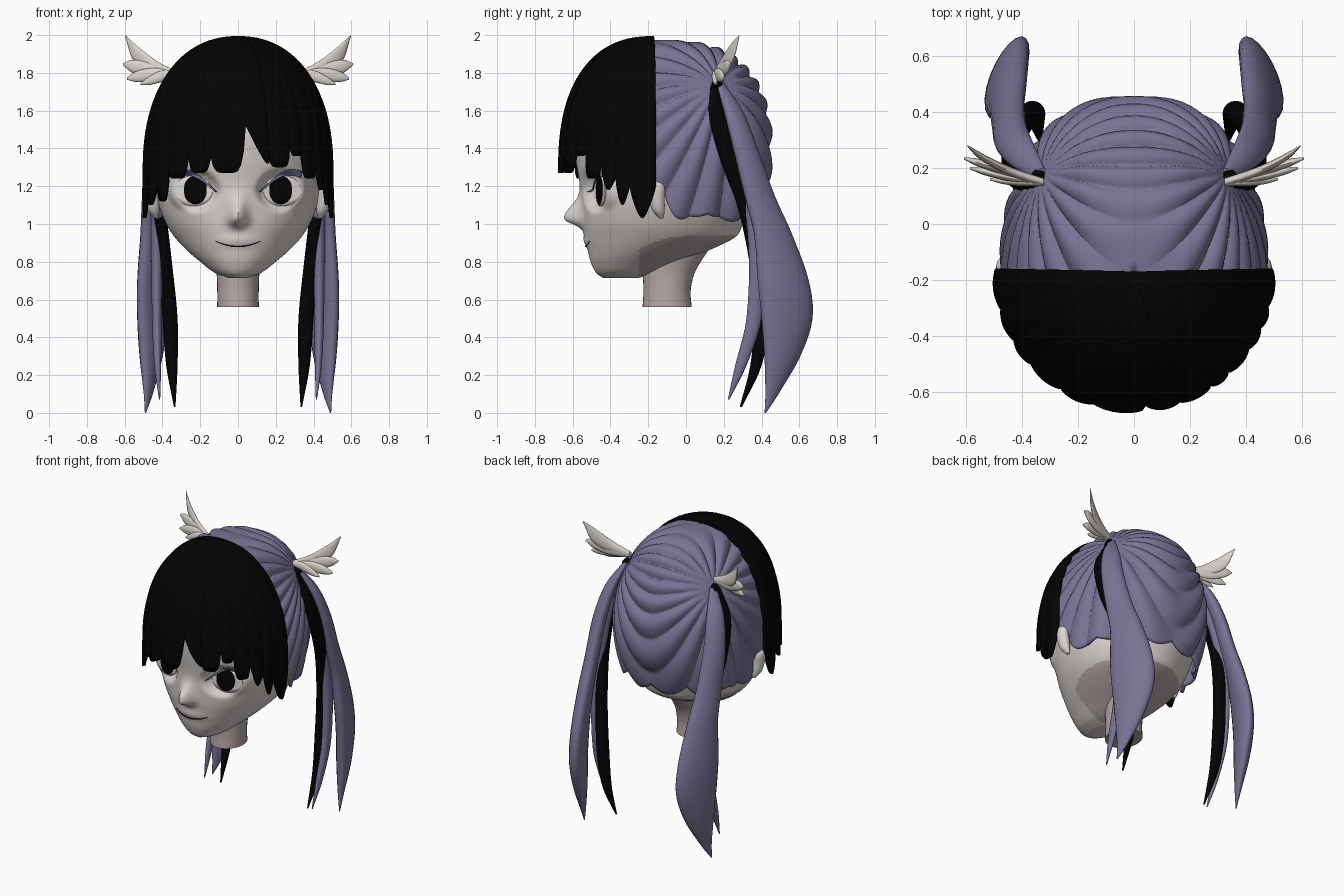
import bpy, bmesh, math
from mathutils import Vector

if "Cube" in bpy.data.objects:
    bpy.data.objects.remove(bpy.data.objects["Cube"])


def material(name, r, g, b):
    m = bpy.data.materials.new(name)
    m.diffuse_color = (r, g, b, 1)
    m.use_nodes = True
    m.node_tree.nodes["Principled BSDF"].inputs["Base Color"].default_value = m.diffuse_color
    return m


SKIN = material("skin", .70, .655, .625)
NECK = material("neck_skin", .47, .40, .385)
PURPLE = material("purple_hair", .19, .172, .30)
BLACK = material("black_hair", .001, .001, .001)
FEATHER = material("feather_white", .70, .655, .61)
EYE = material("eye_white", .72, .68, .65)


def surface(name, rows, mat, closed=False, mirror=False, thick=0):
    """Skin rows of points; closed rows are capped, open sheets get thickness."""
    n = len(rows[0])
    bm = bmesh.new()
    vs = [[bm.verts.new(p) for p in row] for row in rows]
    for a, b in zip(vs, vs[1:]):
        for j in range(n if closed else n - 1):
            k = (j + 1) % n
            bm.faces.new((a[j], a[k], b[k], b[j]))
    if closed:
        bm.faces.new(vs[0][::-1])
        bm.faces.new(vs[-1])
    bmesh.ops.remove_doubles(bm, verts=bm.verts[:], dist=1e-5)
    bmesh.ops.recalc_face_normals(bm, faces=bm.faces[:])
    for f in bm.faces:
        f.smooth = True
    me = bpy.data.meshes.new(name)
    bm.to_mesh(me)
    bm.free()
    if closed:
        me.set_sharp_from_angle(angle=math.radians(50))
    me.materials.append(mat)
    ob = bpy.data.objects.new(name, me)
    bpy.context.collection.objects.link(ob)
    if thick:
        s = ob.modifiers.new("thickness", 'SOLIDIFY')
        s.thickness, s.offset = thick, 0
    if mirror:
        ob.modifiers.new("mirror", 'MIRROR')
    return ob


def at(keys, z):
    """Smoothly interpolate sections (cx, cy, z, rx, ry) at height z."""
    i = 0
    while i < len(keys) - 2 and z > keys[i + 1][2]:
        i += 1
    h = keys[i + 1][2] - keys[i][2]
    t = (z - keys[i][2]) / h

    def slope(j, c):
        a, b = keys[max(j - 1, 0)], keys[min(j + 1, len(keys) - 1)]
        return (b[c] - a[c]) / (b[2] - a[2]) * h
    return [(2*t**3 - 3*t*t + 1) * keys[i][c] + (t**3 - 2*t*t + t) * slope(i, c)
            + (3*t*t - 2*t**3) * keys[i + 1][c] + (t**3 - t*t) * slope(i + 1, c) for c in range(5)]


def loft(name, keys, mat, sides=20, steps=5, mirror=False, fn=lambda p: p):
    keys = sorted(keys, key=lambda k: k[2])
    zs = [a[2] + (b[2] - a[2]) * s / steps for a, b in zip(keys, keys[1:]) for s in range(steps)]
    rows = []
    for z in zs + [keys[-1][2]]:
        cx, cy, _, rx, ry = at(keys, z)
        rx, ry = max(rx, .002), max(ry, .002)
        rows.append([fn(Vector((cx + rx * math.cos(a), cy + ry * math.sin(a), z)))
                     for a in (2 * math.pi * j / sides for j in range(sides))])
    return surface(name, rows, mat, True, mirror)


# Head: half width, front y and back y at each height
HEAD = [(0, (f + b) / 2, z, w, (b - f) / 2) for z, w, f, b in [
    (.715, .05, -.44, -.25), (.74, .12, -.475, -.16), (.80, .20, -.505, -.02),
    (.86, .27, -.52, .12), (.93, .335, -.535, .26), (1.0, .38, -.545, .30),
    (1.1, .42, -.55, .33), (1.2, .437, -.56, .37), (1.35, .445, -.585, .40),
    (1.5, .43, -.59, .39), (1.7, .36, -.53, .32), (1.85, .24, -.41, .16), (1.93, .1, -.25, 0)]]


def face_form(p):
    """Nose, lips and flat recessed eye sockets."""
    if p.y < -.2:
        dz = p.z - 1.03
        nose = .1 * math.exp(-(p.x / .045)**2 - (dz / (.09 if dz > 0 else .04))**2)
        lips = .01 * math.exp(-(p.x / .09)**2 - ((p.z - .91) / .03)**2)
        p.y -= nose + lips
        x = abs(p.x) - .235
        w = min(1, max(0, (1.35 - math.hypot(x / .105, (p.z - 1.175) / .085)) / .32))
        p.y += (-.447 + .25 * x - p.y) * w
    return p


head = loft("head", HEAD, SKIN, 160, 7, fn=face_form)
# Underside of the skull behind the jaw has the neck colour
head.data.materials.append(NECK)
for f in head.data.polygons:
    if f.normal.z < -.66 and f.center.y > -.25 and f.center.z < .95:
        f.material_index = 1
loft("neck", [(0, -.10, .56, .11, .13), (0, -.10, .65, .11, .125),
              (0, -.09, .75, .115, .14), (0, -.05, .88, .14, .18)], NECK, 32)
loft("ear", [(.435, -.13, 1.03, .01, .012), (.445, -.145, 1.07, .03, .032),
             (.455, -.155, 1.14, .036, .042), (.462, -.16, 1.2, .03, .045),
             (.46, -.16, 1.235, .01, .015)], SKIN, mirror=True)


def plate(name, top, bottom, mat, off, mirror=True):
    """Thin painted detail lying on the face between two curves of (x, z)."""
    rows = []
    for r in range(7):
        row = []
        for c in range(25):
            p = Vector(top(c / 24)).lerp(Vector(bottom(c / 24)), r / 6)
            _, cy, _, w, d = at(HEAD, p.y)
            q = face_form(Vector((p.x, cy - d * math.sqrt(max(0, 1 - (p.x / w)**2)), p.y)))
            row.append(q - Vector((0, off, 0)))
        rows.append(row)
    surface(name, rows, mat, mirror=mirror, thick=.005)


def oval(cx, cz, rx, rz):
    return lambda t: (cx - rx * math.cos(math.pi * t), cz + rz * math.sin(math.pi * t))


# Eyes, lashes and mouth
plate("eye_white", oval(.235, 1.175, .10, .081), oval(.235, 1.175, .10, -.081), EYE, .004)
plate("iris", oval(.226, 1.18, .06, .076), oval(.226, 1.18, .06, -.076), BLACK, .01)
plate("upper_lash", lambda t: (.112 + .225 * t, 1.17 + .118 * math.sin(math.pi * .62 * t)),
      lambda t: (.122 + .21 * t, 1.17 + .088 * math.sin(math.pi * .68 * t)), PURPLE, .02)
plate("mouth", lambda t: (.24 * t - .12, .883 + .027 * (2 * t - 1)**2),
      lambda t: (.24 * t - .12, .878 + .032 * (2 * t - 1)**2), BLACK, .003, False)


def dome(z, top, p):
    """Relative radius of the hair dome at height z."""
    u = max(0, (z - 1.3) / (top - 1.3))
    return max(0, 1 - u**p)**(1 / p)


# Fringe: locks between angles measured from the front, each with its own tip height
EDGES = [-91, -74, -60, -48, -32, -17, 5, 19, 34, 43, 56, 66, 75, 91]
TIPS = [1.03, 1.10, 1.12, 1.24, 1.27, 1.27, 1.34, 1.30, 1.36, 1.24, 1.18, 1.10, 1.03]
NOTCH = [1.2, 1.2, 1.22, 1.32, 1.40, 1.36, 1.52, 1.36, 1.43, 1.40, 1.32, 1.25, 1.2, 1.2]
columns = []
for i, tip in enumerate(TIPS):
    for c in range(14):
        u = c / 6.5 - 1
        a = math.radians(EDGES[i] + (EDGES[i + 1] - EDGES[i]) * c / 13)
        notch = NOTCH[i + (u > 0)]
        if i == 6:   # slanted edge of the parting
            low = 1.32 + .2 * ((1 - u) / 2)**1.3
        else:
            low = tip + (notch - tip) * abs(u)**(1.6 if abs(a) > .95 else 5)
        p = 2.2 + .2 * math.cos(a)
        col = []
        for s in range(31):
            s /= 30
            z = 1.985 - (1.985 - low) * s * s
            r = .488 * dome(z, 1.985, p) + .011 * (1 - u * u) * s
            col.append((r * math.sin(a), -.17 - r * math.cos(a), z))
        columns.append(col)
surface("fringe", columns, BLACK, thick=.02)

# Back hair: dome with ridged locks that fan out from the two ties
ROUND = .14
TIE = Vector((math.hypot(.33, ROUND), .17, 1.73))
N = Vector((.6, .45, .6)).normalized()
E1 = N.cross(Vector((0, 0, 1))).normalized()
E2 = N.cross(E1)
C = Vector((0, -.05, 1.4))
columns = []
for i in range(221):
    a = math.radians(-4 + 188 * i / 220)
    ca, sa = math.cos(a), math.sin(a)
    low = 1.02 + .17 * math.exp(-(sa / .15)**2) + .04 * (1 - abs(math.sin(6 * a)))
    plan = (abs(ca)**2.3 + abs(sa)**2.3)**(-1 / 2.3)
    col = []
    for s in range(91):
        s /= 90
        z = 1.967 - (1.967 - low) * s * s
        r = dome(z, 1.967, 2.2 + .6 * max(sa, 0)) * plan
        taper = (max(0, 1.4 - z) / .4)**2
        p = Vector((.465 * r * ca * (1 - .08 * taper), -.17 + .615 * r * sa * (1 - .17 * taper), z))
        d = Vector((math.hypot(p.x, ROUND), p.y, p.z)) - TIE
        ridge = abs(math.sin(10 * math.atan2(d.dot(E2), d.dot(E1))))
        fade = min(1, d.length / .3) * min(1, s * 3)
        col.append(C + (p - C) * (1 + .065 * fade * (ridge - .62)))
    columns.append(col)
surface("back_hair", columns, PURPLE, thick=.016)

# Pigtails: three locks per side, the wide one slanted inward at the back
WIDE = [(.49, .42, 0, .003, .004), (.475, .455, .1, .02, .035), (.46, .51, .3, .05, .095),
        (.455, .535, .5, .06, .135), (.455, .515, .7, .06, .135), (.45, .46, .95, .055, .10),
        (.45, .39, 1.15, .05, .08), (.44, .315, 1.4, .05, .065), (.40, .25, 1.6, .04, .05),
        (.335, .18, 1.75, .015, .02)]


def slant(p):
    p.x -= .38 * (p.y - at(WIDE, p.z)[1])
    return p


loft("pigtail_wide", WIDE, PURPLE, mirror=True, fn=slant)
loft("pigtail_narrow", [
    (.33, .17, 1.73, .015, .02), (.415, .23, 1.5, .03, .035), (.43, .32, 1.2, .03, .04),
    (.43, .37, .9, .03, .04), (.43, .36, .5, .025, .04), (.425, .29, .25, .018, .03),
    (.415, .225, .07, .003, .004)], PURPLE, mirror=True)
loft("pigtail_black", [
    (.34, .145, 1.73, .02, .025), (.42, .17, 1.55, .035, .045), (.44, .25, 1.3, .035, .055),
    (.42, .32, 1.1, .035, .05), (.385, .38, .8, .035, .045), (.36, .40, .5, .04, .04),
    (.35, .37, .25, .03, .03), (.335, .29, .03, .004, .006)], BLACK, mirror=True)
loft("hair_tie", [(.335, .165, 1.705, .015, .015), (.337, .165, 1.735, .034, .034),
                  (.337, .165, 1.765, .015, .015)], BLACK, mirror=True)

# Feather ornaments: sections run along x as (z, y, x, half height, half thickness)
root = (1.79, .15, .325, .02, .014)
FEATHERS = {
    "top": [(1.82, .18, .42, .036, .016), (1.865, .215, .5, .05, .015),
            (1.92, .25, .56, .046, .012), (1.995, .28, .597, .004, .003)],
    "upper": [(1.81, .19, .46, .042, .016), (1.835, .22, .56, .034, .014), (1.845, .235, .608, .006, .004)],
    "lower": [(1.79, .17, .45, .036, .016), (1.78, .19, .54, .028, .014), (1.77, .2, .588, .006, .004)],
    "bottom": [(1.78, .15, .41, .03, .014), (1.758, .155, .47, .022, .012), (1.742, .16, .515, .005, .004)]}
for name, keys in FEATHERS.items():
    loft("feather_" + name, [root] + keys, FEATHER, 16, mirror=True,
         fn=lambda p: Vector((p.z, p.y, p.x)))
